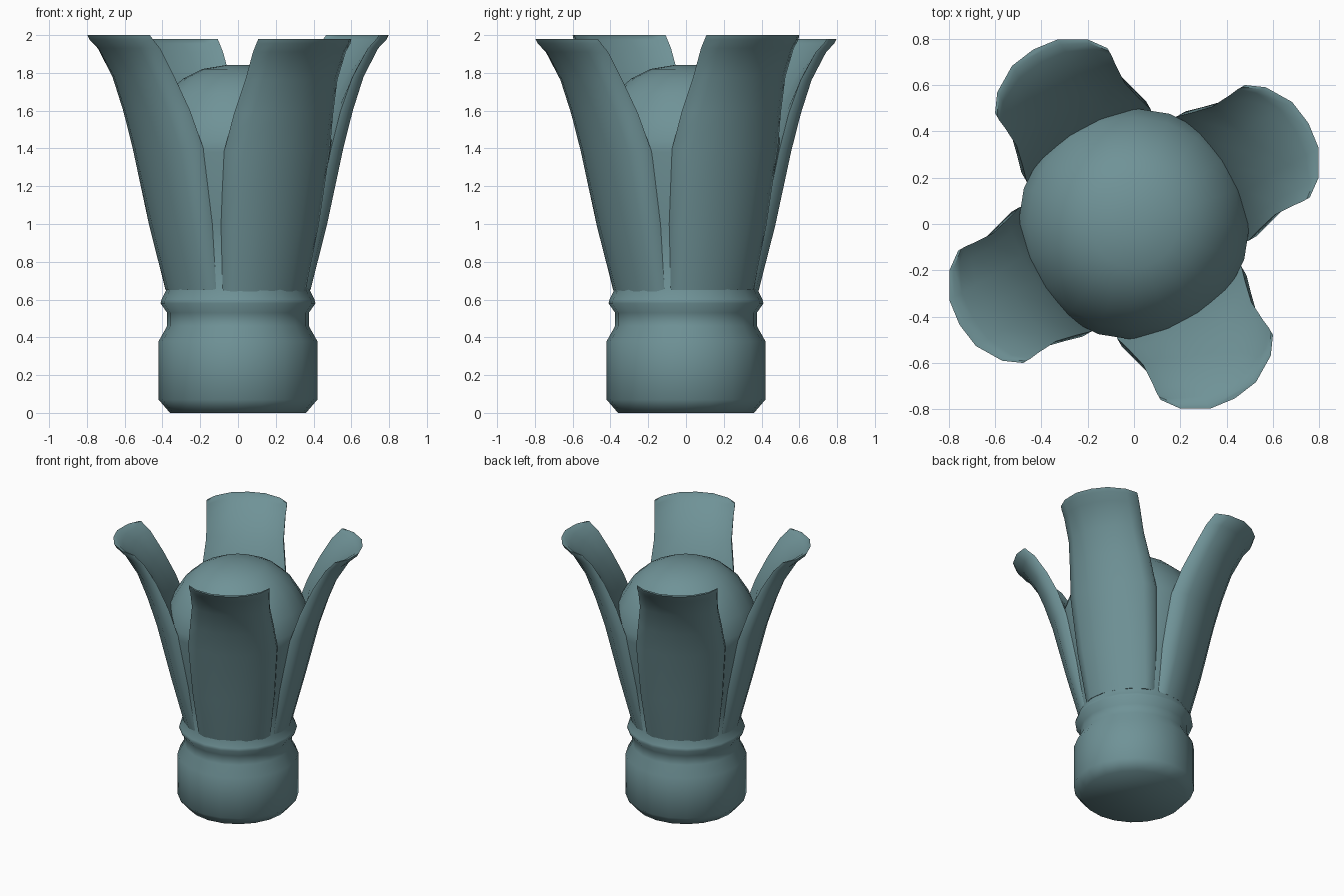
import bpy, bmesh, math
from mathutils import Vector

if "Cube" in bpy.data.objects:
    bpy.data.objects.remove(bpy.data.objects["Cube"])

mat = bpy.data.materials.new("grey_teal")
mat.diffuse_color = (0.16, 0.29, 0.31, 1)
mat.use_nodes = True
mat.node_tree.nodes["Principled BSDF"].inputs["Base Color"].default_value = mat.diffuse_color


def make_object(name, bm, angle):
    bmesh.ops.recalc_face_normals(bm, faces=bm.faces)
    me = bpy.data.meshes.new(name)
    bm.to_mesh(me)
    bm.free()
    me.materials.append(mat)
    ob = bpy.data.objects.new(name, me)
    bpy.context.collection.objects.link(ob)
    bpy.ops.object.select_all(action='DESELECT')
    ob.select_set(True)
    bpy.context.view_layer.objects.active = ob
    bpy.ops.object.shade_smooth_by_angle(angle=math.radians(angle))
    return ob


def loft(bm, rings):
    """Join equal-length closed rings of points and cap both ends."""
    vs = [[bm.verts.new(p) for p in r] for r in rings]
    n = len(vs[0])
    for a, b in zip(vs, vs[1:]):
        for i in range(n):
            j = (i + 1) % n
            bm.faces.new((a[i], a[j], b[j], b[i]))
    bm.faces.new(vs[0])
    bm.faces.new(vs[-1])


# Turned body: foot, neck, collar, flaring shaft and domed top
SIDES = 20
profile = [(0.36, 0), (0.42, 0.07), (0.42, 0.38), (0.375, 0.46), (0.375, 0.53),
           (0.41, 0.58), (0.405, 0.60), (0.375, 0.66), (0.43, 1.0), (0.50, 1.38),
           (0.50, 1.44), (0.46, 1.56), (0.38, 1.69), (0.29, 1.77), (0.19, 1.82),
           (0.06, 1.842)]
bm = bmesh.new()
loft(bm, [[Vector((r * math.cos(2 * math.pi * i / SIDES),
                   r * math.sin(2 * math.pi * i / SIDES), z))
           for i in range(SIDES)] for r, z in profile])
make_object("body", bm, 50)

# Prong rows: height, outer middle, outer edge, half width, inner middle, inner edge
rows = [(0.65, 0.378, 0.28, 0.25, 0.28, 0.23),
        (1.00, 0.470, 0.36, 0.285, 0.34, 0.31),
        (1.40, 0.570, 0.435, 0.31, 0.42, 0.39),
        (1.60, 0.635, 0.505, 0.29, 0.49, 0.46),
        (1.78, 0.705, 0.585, 0.27, 0.60, 0.545),
        (1.93, 0.800, 0.665, 0.275, 0.735, 0.635),
        (1.975, 0.855, 0.705, 0.28, 0.805, 0.68),
        (2.00, 0.870, 0.715, 0.28, 0.845, 0.70)]
bend = [(-1, 1), (-0.81, 0.53), (-0.41, 0.1), (0, 0), (0.41, 0.1), (0.81, 0.53), (1, 1)]


def prong(name, degrees, top):
    a = math.radians(degrees)
    u = Vector((math.cos(a), math.sin(a), 0))
    v = Vector((-math.sin(a), math.cos(a), 0))
    rings = []
    for z, om, oe, w, im, ie in rows:
        zz = Vector((0, 0, z * top / 2))
        outer = [u * (om + (oe - om) * b) + v * (w * f) + zz for f, b in bend]
        inner = [u * (im + (ie - im) * b) + v * (w * f) + zz for f, b in reversed(bend)]
        rings.append(outer + inner)
    bm = bmesh.new()
    loft(bm, rings)
    make_object(name, bm, 50)


# Four flared prongs around the dome
for k in range(4):
    prong(f"prong_{k + 1}", 30 + 90 * k, 2.0 if k % 2 == 0 else 1.98)
